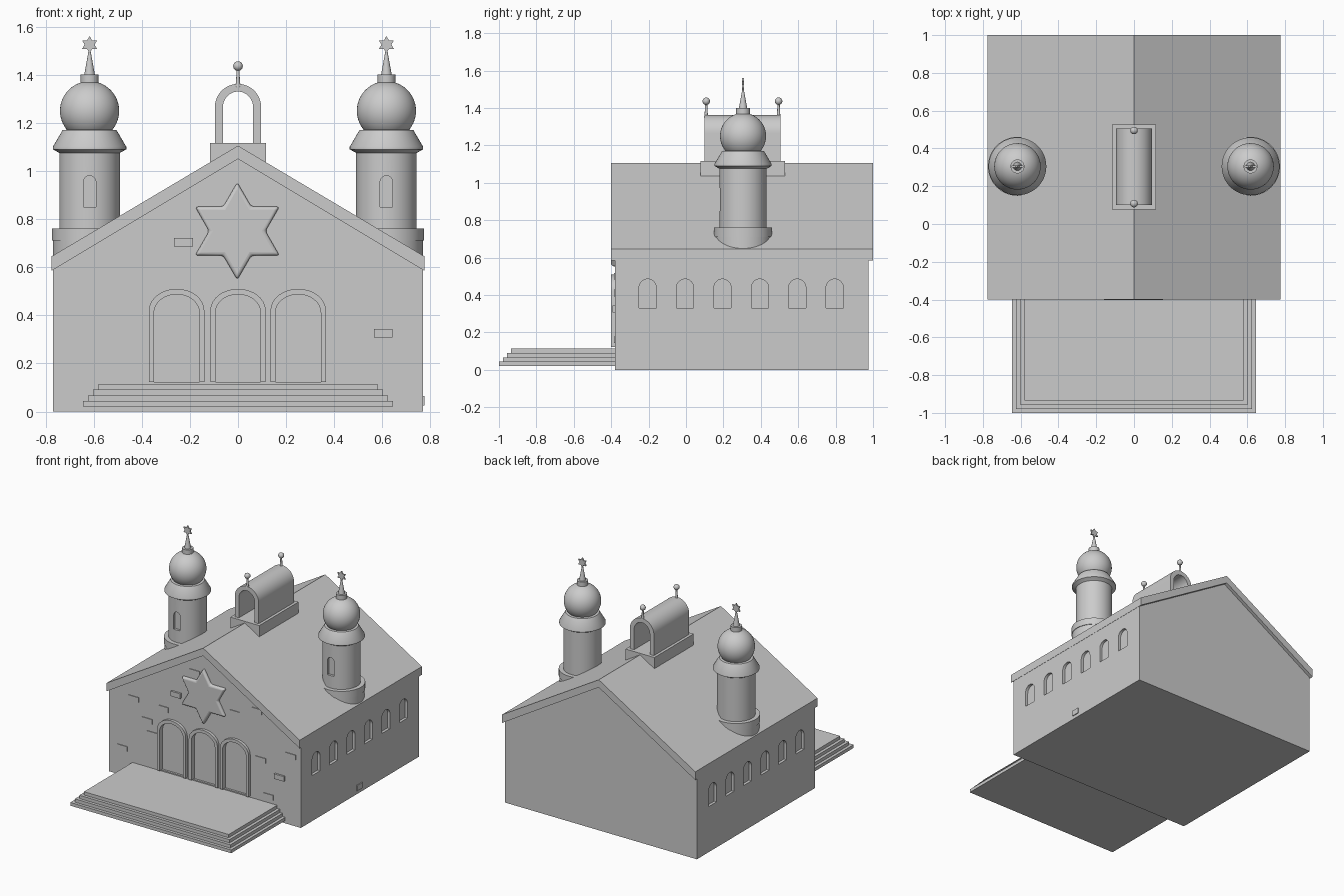
import bpy, bmesh, math
from mathutils import Vector

default = bpy.data.objects.get("Cube")
if default:
    bpy.data.objects.remove(default, do_unlink=True)

stone = bpy.data.materials.new("stone grey")
stone.use_nodes = True
GREY = (0.6, 0.6, 0.6, 1)
stone.diffuse_color = GREY
stone.node_tree.nodes["Principled BSDF"].inputs["Base Color"].default_value = GREY


def finish(name, bm, smooth=False):
    """Turn a bmesh into a named object."""
    bmesh.ops.recalc_face_normals(bm, faces=bm.faces)
    mesh = bpy.data.meshes.new(name)
    bm.to_mesh(mesh)
    bm.free()
    mesh.materials.append(stone)
    ob = bpy.data.objects.new(name, mesh)
    bpy.context.collection.objects.link(ob)
    if smooth:
        shade(ob)
    return ob


def activate(ob):
    bpy.ops.object.select_all(action='DESELECT')
    ob.select_set(True)
    bpy.context.view_layer.objects.active = ob


def shade(ob):
    activate(ob)
    bpy.ops.object.shade_smooth_by_angle(angle=math.radians(35))


def prism(name, outline, start, end, axis='Y', smooth=False):
    """Extrude a (u, z) outline along Y or X."""
    bm = bmesh.new()
    place = (lambda u, z: (u, start, z)) if axis == 'Y' else (lambda u, z: (start, u, z))
    face = bm.faces.new([bm.verts.new(place(u, z)) for u, z in outline])
    side = bmesh.ops.extrude_face_region(bm, geom=[face])["geom"]
    shift = Vector((0, end - start, 0) if axis == 'Y' else (end - start, 0, 0))
    bmesh.ops.translate(bm, vec=shift, verts=[v for v in side if isinstance(v, bmesh.types.BMVert)])
    return finish(name, bm, smooth)


def box(name, x0, x1, y0, y1, z0, z1):
    return prism(name, [(x0, z0), (x1, z0), (x1, z1), (x0, z1)], y0, y1)


def arch(centre, half, bottom, top, rise, steps=16):
    """Outline of an opening with an elliptical head."""
    head = [(centre + half * math.cos(math.pi * i / steps),
             top - rise + rise * math.sin(math.pi * i / steps)) for i in range(steps + 1)]
    return [(centre + half, bottom)] + head + [(centre - half, bottom)]


def star(x, z, radius):
    pts = []
    for i in range(12):
        r = radius if i % 2 == 0 else radius / math.sqrt(3)
        a = math.pi / 2 + i * math.pi / 6
        pts.append((x + r * math.cos(a), z + r * math.sin(a)))
    return pts


def lathe(name, profile, x, y, sides=48):
    """Revolve an (r, z) profile about a vertical axis and cap it."""
    bm = bmesh.new()
    rings = [[bm.verts.new((x + r * math.cos(math.tau * i / sides),
                            y + r * math.sin(math.tau * i / sides), z)) for i in range(sides)]
             for r, z in profile]
    for a, b in zip(rings, rings[1:]):
        for i in range(sides):
            j = (i + 1) % sides
            bm.faces.new((a[i], a[j], b[j], b[i]))
    bm.faces.new(rings[0])
    bm.faces.new(rings[-1])
    return finish(name, bm, True)


def ball_profile(radius, centre, low, high, steps=20):
    angles = [math.radians(low + (high - low) * i / steps) for i in range(steps + 1)]
    return [(radius * math.cos(a), centre + radius * math.sin(a)) for a in angles]


def carve(target, cutter):
    """Subtract the cutter and discard it."""
    cutter.hide_render = True
    mod = target.modifiers.new("recess", 'BOOLEAN')
    mod.operation = 'DIFFERENCE'
    mod.solver = 'EXACT'
    mod.object = cutter
    activate(target)
    bpy.ops.object.modifier_apply(modifier=mod.name)
    bpy.data.objects.remove(cutter, do_unlink=True)


FRONT, BACK, HALF = -0.38, 0.975, 0.77

# Hall with gabled ends
hall = prism("hall_walls", [(-HALF, 0), (HALF, 0), (HALF, 0.6), (0, 1.06), (-HALF, 0.6)], FRONT, BACK)

# Gabled roof slab
prism("roof", [(-0.775, 0.585), (0, 1.05), (0.775, 0.585),
               (0.775, 0.645), (0, 1.105), (-0.775, 0.645)], -0.4, 1.0)

# Arched side windows, recessed on both sides
for side in (-1, 1):
    for i in range(6):
        outline = arch(-0.205 + 0.2 * i, 0.046, 0.33, 0.485, 0.046)
        carve(hall, prism("window_cutter", outline, side * (HALF - 0.02), side * (HALF + 0.05), 'X'))

# Three arched doorways with raised frames
for label, x in (("left", 0.25), ("middle", 0), ("right", -0.255)):
    inner = arch(x, 0.094, 0.122, 0.487, 0.075)
    outer = arch(x, 0.115, 0.122, 0.51, 0.09)
    carve(hall, prism("door_cutter", inner, FRONT - 0.05, FRONT + 0.015))
    prism(label + "_door_frame", outer + inner[::-1], -0.4, FRONT + 0.01, smooth=True)

# Large cushioned star on the gable
gable_star = prism("gable_star", star(-0.003, 0.75, 0.203), -0.402, -0.36)
bevel = gable_star.modifiers.new("soft edges", 'BEVEL')
bevel.width = 0.014
bevel.segments = 4
shade(gable_star)

# Scattered raised bricks on the front wall
bricks = [(-0.08, 0.9), (-0.33, 0.57), (-0.46, 0.45), (-0.42, 0.36), (0.24, 0.69), (0.42, 0.755),
          (0.45, 0.41), (0.69, 0.5), (0.51, 0.16), (-0.66, 0.2), (-0.57, 0.58)]
for x, z in bricks:
    box("flush_brick", x - 0.04, x + 0.04, FRONT - 0.005, FRONT + 0.01, z - 0.018, z + 0.018)
for x, z in ((-0.227, 0.703), (0.604, 0.325)):
    box("raised_brick", x - 0.039, x + 0.039, FRONT - 0.014, FRONT + 0.01, z - 0.018, z + 0.018)
box("side_brick", HALF - 0.01, HALF + 0.006, 0.26, 0.32, 0.025, 0.065)

# Front steps
for i in range(4):
    half = 0.645 - 0.0215 * i
    box("front_step", -half, half, -1.0 + 0.0215 * i, FRONT + 0.01, 0.02 + 0.0235 * i, 0.0435 + 0.0235 * i)

# Twin domed towers
for label, x in (("left", 0.617), ("right", -0.617)):
    y = 0.305
    lathe(label + "_tower_base", [(0.152, 0.645), (0.152, 0.71), (0.156, 0.71), (0.156, 0.76), (0.12, 0.76)], x, y)
    shaft = lathe(label + "_tower_shaft", [(0.126, 0.7), (0.126, 1.08)], x, y)
    carve(shaft, prism("slit_cutter", arch(x, 0.026, 0.85, 0.98, 0.026), y - 0.2, y - 0.108))
    shade(shaft)
    lathe(label + "_tower_cornice", [(0.12, 1.07), (0.126, 1.075), (0.153, 1.09), (0.153, 1.1),
                                     (0.112, 1.17), (0.09, 1.172)], x, y)
    lathe(label + "_tower_dome", ball_profile(0.123, 1.25, -50, 76), x, y)
    lathe(label + "_tower_collar", [(0.037, 1.36), (0.037, 1.4), (0.023, 1.4)], x, y, 32)
    lathe(label + "_tower_spire", [(0.023, 1.395), (0.004, 1.5)], x, y, 32)
    prism(label + "_tower_star", star(x, 1.525, 0.036), y - 0.005, y + 0.005)

# Ridge lantern: plinth, open vault and ball finials
box("lantern_plinth", -0.116, 0.116, 0.078, 0.528, 1.035, 1.117)
vault = arch(0, 0.096, 1.115, 1.362, 0.096, 24) + arch(0, 0.063, 1.115, 1.33, 0.066, 24)[::-1]
prism("lantern_vault", vault, 0.1, 0.505, smooth=True)
for y in (0.108, 0.495):
    lathe("finial_rod", [(0.011, 1.35), (0.008, 1.375), (0.006, 1.42)], 0, y, 16)
    lathe("finial_ball", ball_profile(0.02, 1.436, -88, 88, 12), 0, y, 24)
